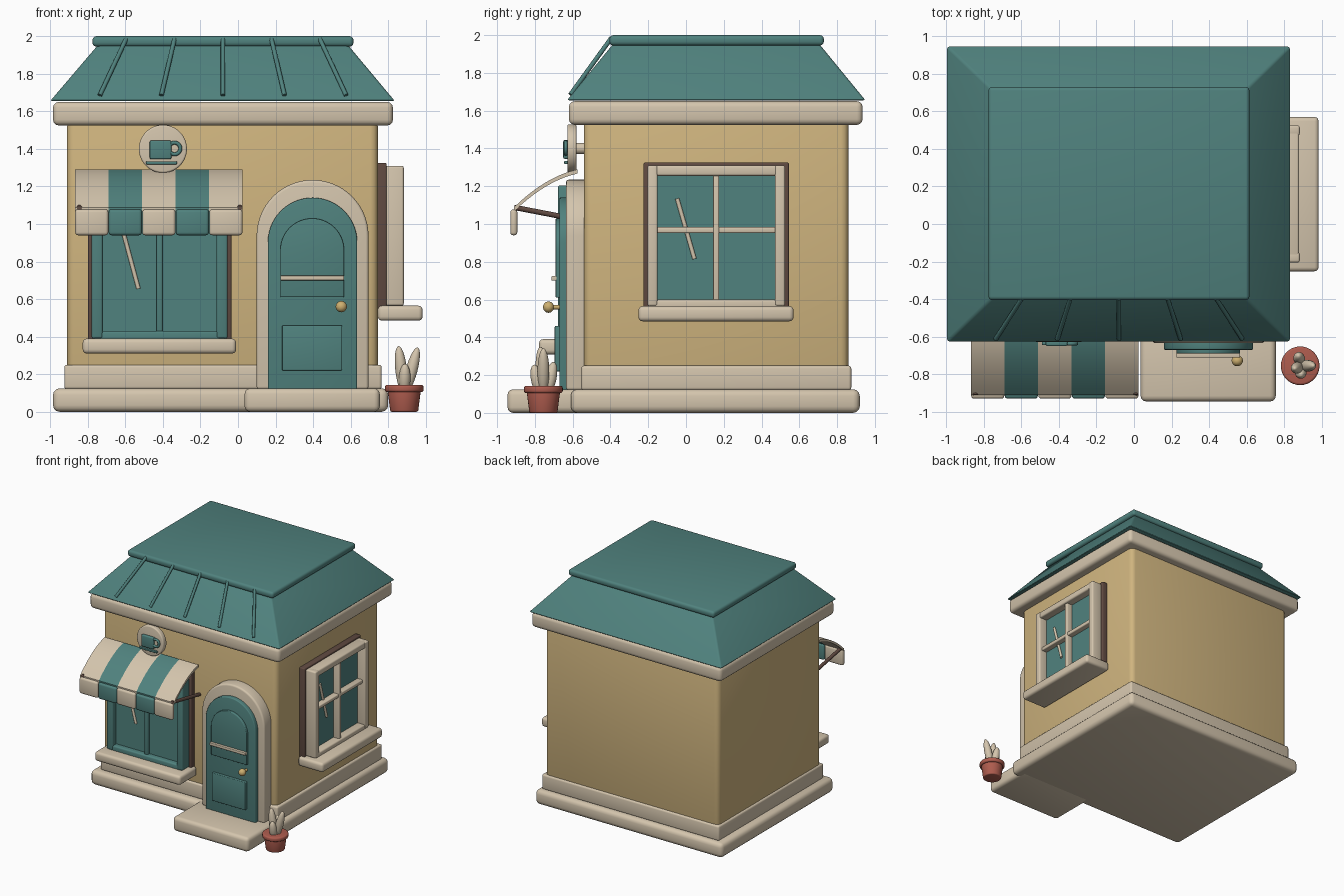
import bpy, bmesh, math
from mathutils import Vector, Matrix

if "Cube" in bpy.data.objects:
    bpy.data.objects.remove(bpy.data.objects["Cube"], do_unlink=True)


def material(name, r, g, b):
    lin = [((c / 255 + 0.055) / 1.055) ** 2.4 for c in (r, g, b)] + [1]
    m = bpy.data.materials.new(name)
    m.use_nodes = True
    m.diffuse_color = lin
    m.node_tree.nodes["Principled BSDF"].inputs["Base Color"].default_value = lin
    return m


TEAL = material("teal paint", 80, 130, 126)
CREAM = material("cream trim", 212, 197, 173)
TAN = material("tan plaster", 208, 181, 127)
BROWN = material("dark brown wood", 96, 74, 65)
CLAY = material("terracotta", 174, 92, 78)
GOLD = material("brass", 206, 176, 112)


def finish(bm, name, mat, bevel=0.0):
    if bevel:
        edges = [e for e in bm.edges if len(e.link_faces) == 2 and e.calc_face_angle() > 0.6]
        bmesh.ops.bevel(bm, geom=edges, offset=bevel, segments=3, profile=0.5, affect='EDGES')
    bmesh.ops.recalc_face_normals(bm, faces=bm.faces)
    me = bpy.data.meshes.new(name)
    bm.to_mesh(me)
    bm.free()
    me.materials.append(mat)
    me.polygons.foreach_set("use_smooth", [True] * len(me.polygons))
    me.set_sharp_from_angle(angle=math.radians(40))
    ob = bpy.data.objects.new(name, me)
    bpy.context.collection.objects.link(ob)
    return ob


def box(name, x, y, z, mat, bevel=0.0, top=None):
    """Box from three (min, max) ranges; top gives other x and y ranges for the upper face."""
    bm = bmesh.new()
    bmesh.ops.create_cube(bm, size=1)
    for v in bm.verts:
        i, j, k = (c > 0 for c in v.co)
        tx, ty = top if top and k else (x, y)
        v.co = (tx[i], ty[j], z[k])
    return finish(bm, name, mat, bevel)


def prism(name, points, axis, lo, hi, mat, bevel=0.0):
    """Extrude a 2D outline: (x, z) along y, or (y, z) along x."""
    place = (lambda a, b: (a, lo, b)) if axis == 'y' else (lambda a, b: (lo, a, b))
    bm = bmesh.new()
    face = bm.faces.new([bm.verts.new(place(a, b)) for a, b in points])
    out = bmesh.ops.extrude_face_region(bm, geom=[face])["geom"]
    shift = Vector((0, hi - lo, 0) if axis == 'y' else (hi - lo, 0, 0))
    bmesh.ops.translate(bm, vec=shift, verts=[g for g in out if isinstance(g, bmesh.types.BMVert)])
    return finish(bm, name, mat, bevel)


def rod(name, p, q, r, mat, bevel=0.0, r2=None, sides=32):
    p, q = Vector(p), Vector(q)
    d = q - p
    bm = bmesh.new()
    rot = d.to_track_quat('Z', 'Y').to_matrix().to_4x4()
    bmesh.ops.create_cone(bm, cap_ends=True, segments=sides, radius1=r, radius2=r2 or r,
                          depth=d.length, matrix=Matrix.Translation((p + q) / 2) @ rot)
    return finish(bm, name, mat, bevel)


def ellipsoid(name, p, q, r, mat):
    p, q = Vector(p), Vector(q)
    d = q - p
    bm = bmesh.new()
    bmesh.ops.create_uvsphere(bm, u_segments=24, v_segments=16, radius=1)
    m = (Matrix.Translation((p + q) / 2) @ d.to_track_quat('Z', 'Y').to_matrix().to_4x4()
         @ Matrix.Diagonal((r, r, d.length / 2, 1)))
    bmesh.ops.transform(bm, matrix=m, verts=bm.verts)
    return finish(bm, name, mat)


def arch(cx, r, z0, zc, n=28):
    pts = [(cx + r * math.cos(math.pi * i / n), zc + r * math.sin(math.pi * i / n)) for i in range(n + 1)]
    return [(cx + r, z0)] + pts + [(cx - r, z0)]


# Building shell
box("base_slab", (-0.985, 0.8), (-0.61, 0.92), (0, 0.125), CREAM, 0.035)
box("plinth", (-0.925, 0.765), (-0.555, 0.875), (0.12, 0.25), CREAM, 0.015)
box("walls", (-0.91, 0.745), (-0.54, 0.86), (0.2, 1.56), TAN, 0.04)
box("cornice", (-0.985, 0.825), (-0.62, 0.935), (1.525, 1.65), CREAM, 0.03)
box("door_step", (0.035, 0.755), (-0.945, -0.5), (0, 0.125), CREAM, 0.03)

# Hipped roof with flat cap and front ribs
box("roof_slopes", (-1.0, 0.835), (-0.63, 0.95), (1.655, 1.96), TEAL, 0.012,
    top=((-0.74, 0.58), (-0.38, 0.7)))
box("roof_cap", (-0.775, 0.615), (-0.405, 0.73), (1.945, 2.0), TEAL, 0.02)
for i in range(-2, 3):
    rod("roof_rib", (-0.08 + 0.328 * i, -0.612, 1.685), (-0.08 + 0.258 * i, -0.395, 1.985), 0.012, TEAL, sides=12)


def window(name, at, u, z, frame_mat, glass_d, rail, cross):
    """Framed window; at() maps a range along the wall and a range of depth to x and y."""
    def part(n, uu, dd, zz, mat, bevel=0.0):
        box(name + n, *at(uu, dd), zz, mat, bevel)
    (u0, u1), (z0, z1) = u, z
    mid, zm = (u0 + u1) / 2, (z0 + z1) / 2 + 0.03
    part("_surround", (u0 - 0.02, u1 + 0.02), (-0.02, 0.047), (z0 - 0.05, z1 + 0.015), BROWN, 0.008)
    part("_glass", (u0 + 0.01, u1 - 0.01), (0.04, glass_d), (z0, z1 - 0.01), TEAL)
    for a in (u0, u1 - rail):
        part("_stile", (a, a + rail), (0.04, 0.138), (z0, z1), frame_mat, 0.012)
    for b in (z0 - 0.02, z1 - rail):
        part("_rail", (u0 + 0.01, u1 - 0.01), (0.04, 0.134), (b, b + rail), frame_mat, 0.012)
    part("_mullion", (mid - 0.016, mid + 0.016), (0.05, 0.118), (z0, z1 - 0.03), frame_mat, 0.008)
    if cross:
        part("_crossbar", (u0 + 0.03, u1 - 0.03), (0.05, 0.114), (zm - 0.016, zm + 0.016), frame_mat, 0.008)
    part("_sill", (u0 - 0.047, u1 + 0.045), (0.0, 0.238), (z0 - 0.08, z0), CREAM, 0.022)


def on_front(u, d):
    return u, (-0.54 - d[1], -0.54 - d[0])


def on_side(u, d):
    return (0.745 + d[0], 0.745 + d[1]), u


window("front_window", on_front, (-0.78, -0.055), (0.39, 1.205), TEAL, 0.09, 0.06, False)
window("side_window", on_side, (-0.205, 0.525), (0.565, 1.31), CREAM, 0.065, 0.055, True)
rod("front_glint", (-0.62, -0.633, 0.99), (-0.53, -0.633, 0.655), 0.011, CREAM, sides=12)
rod("side_glint", (0.814, -0.047, 1.135), (0.814, 0.045, 0.815), 0.011, CREAM, sides=12)

# Door with raised panels
prism("door_surround", arch(0.397, 0.298, 0.12, 0.937), 'y', -0.635, -0.5, CREAM, 0.015)
prism("door", arch(0.397, 0.238, 0.12, 0.902), 'y', -0.67, -0.6, TEAL, 0.008)
prism("door_upper_panel", arch(0.395, 0.17, 0.61, 0.86), 'y', -0.69, -0.65, TEAL, 0.006)
box("door_lower_panel", (0.235, 0.555), (-0.695, -0.65), (0.22, 0.46), TEAL, 0.006)
box("door_bar", (0.225, 0.565), (-0.712, -0.68), (0.7, 0.725), CREAM, 0.005)
rod("knob_stem", (0.55, -0.66, 0.56), (0.55, -0.72, 0.56), 0.012, GOLD)
ellipsoid("door_knob", (0.55, -0.757, 0.56), (0.55, -0.699, 0.56), 0.03, GOLD)

# Striped awning: curved sheet plus hanging flaps
N = 10
curve = []
for i in range(N + 1):
    t = i / N
    curve.append((-0.575 - 0.335 * t, 1.277 - 0.075 * t - 0.125 * t * t))
sheet = [(y, z + 0.012) for y, z in curve] + [(y, z - 0.01) for y, z in reversed(curve)]
W = 0.1786
for i in range(5):
    x0 = -0.868 + W * i
    mat = TEAL if i % 2 else CREAM
    prism("awning_stripe", sheet, 'x', x0, x0 + W, mat)
    box("awning_flap", (x0 + 0.001, x0 + W - 0.001), (-0.93, -0.893), (0.94, 1.078), mat, 0.016)
for x in (-0.845, 0.01):
    rod("awning_arm", (x, -0.91, 1.088), (x, -0.53, 1.015), 0.014, BROWN, sides=16)

# Round sign with raised cup
rod("sign_disc", (-0.4, -0.58, 1.4), (-0.4, -0.628, 1.4), 0.128, CREAM, 0.01, sides=48)
rod("sign_mount", (-0.4, -0.53, 1.4), (-0.4, -0.59, 1.4), 0.03, CREAM)
box("sign_cup", (-0.47, -0.355), (-0.65, -0.62), (1.345, 1.445), TEAL, 0.008)
box("sign_saucer", (-0.49, -0.325), (-0.645, -0.62), (1.317, 1.334), TEAL, 0.005)
bpy.ops.mesh.primitive_torus_add(major_radius=0.031, minor_radius=0.01, major_segments=28, minor_segments=10,
                                 location=(-0.338, -0.637, 1.402), rotation=(math.pi / 2, 0, 0))
handle = bpy.context.object
handle.name = "sign_cup_handle"
handle.data.materials.append(TEAL)
bpy.ops.object.shade_smooth()

# Potted plant
px, py = 0.885, -0.755
rod("pot", (px, py, 0), (px, py, 0.125), 0.074, CLAY, 0.008, r2=0.09)
rod("pot_rim", (px, py, 0.105), (px, py, 0.143), 0.103, CLAY, 0.012)
for dx, dy, top in ((-0.03, -0.015, 0.35), (0.072, 0.0, 0.342), (-0.01, 0.055, 0.27), (0.005, -0.05, 0.255)):
    ellipsoid("plant_leaf", (px + dx * 0.1, py + dy * 0.4, 0.1), (px + dx, py + dy, top), 0.031, CREAM)
